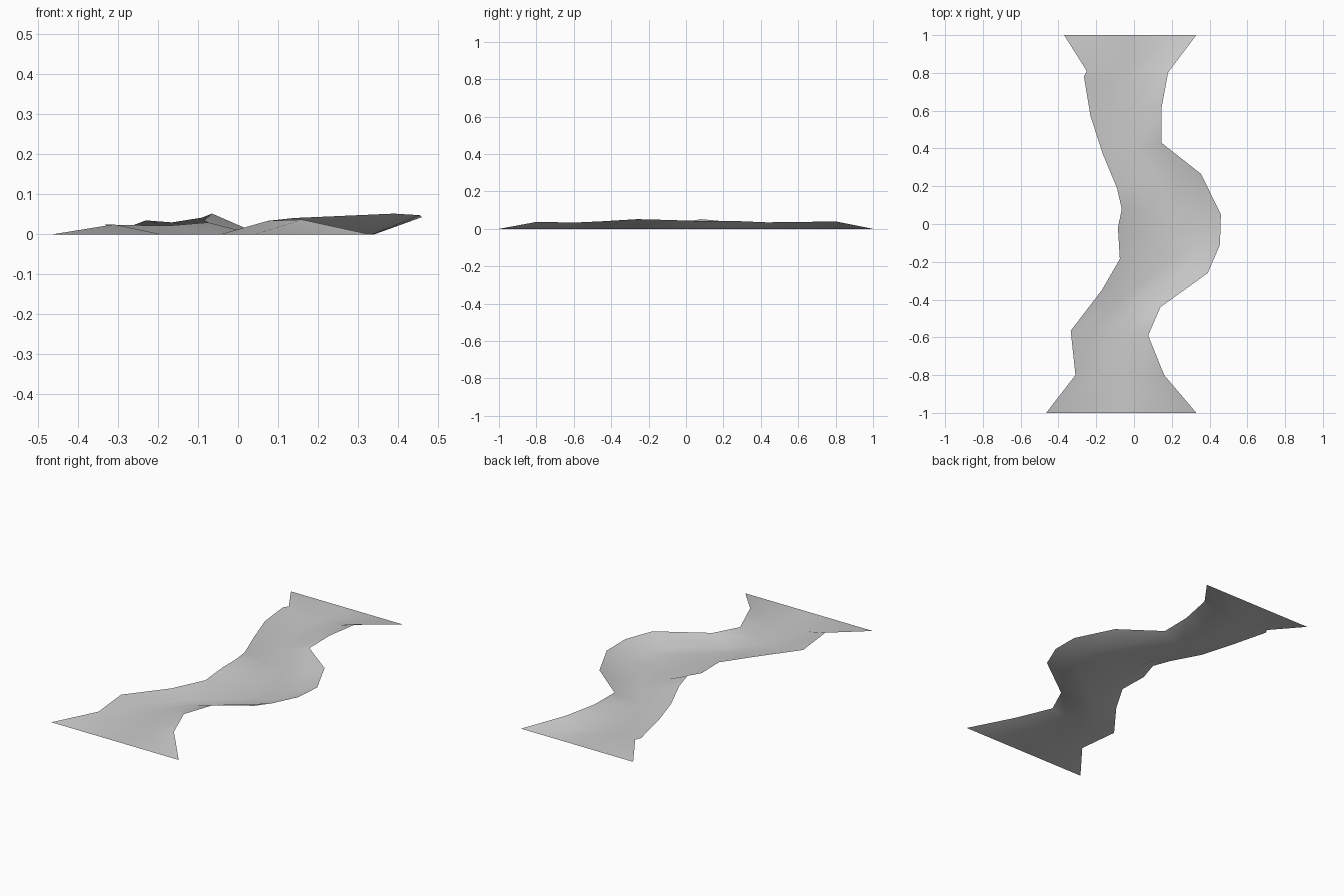
import bpy
from mathutils import Vector

cube = bpy.data.objects.get("Cube")
if cube:
    bpy.data.objects.remove(cube, do_unlink=True)

# Single pale grey colour for the whole sheet
grey = bpy.data.materials.new("pale grey")
grey.use_nodes = True
colour = (0.6, 0.6, 0.6, 1)
grey.diffuse_color = colour
grey.node_tree.nodes["Principled BSDF"].inputs["Base Color"].default_value = colour

# Raised bank rims of the winding channel, front to back
left_rim = [
    (-.465, -1, 0), (-.31, -.8, .025), (-.335, -.565, .024), (-.17, -.35, .022),
    (-.075, -.185, .03), (-.085, -.02, .035), (-.065, .08, .052), (-.09, .19, .042),
    (-.165, .37, .03), (-.23, .57, .035), (-.265, .78, .022), (-.25, .81, .02),
    (-.37, 1, 0),
]
right_rim = [
    (.33, -1, 0), (.16, -.8, .037), (.075, -.59, .034), (.14, -.44, .041),
    (.39, -.26, .052), (.455, -.11, .048), (.46, .05, .043), (.355, .265, .042),
    (.145, .43, .035), (.145, .61, .037), (.18, .8, .04), (.19, .815, .037),
    (.33, 1, 0),
]
BANK = 0.12  # width of each sloping bank


def cross_section(left, right):
    """Rim, foot of bank, mid floor, foot of bank, rim."""
    left, right = Vector(left), Vector(right)
    across = (right - left).normalized() * BANK
    feet = [left + across, (left + right) / 2, right - across]
    for foot in feet:
        foot.z = 0
    return [left, *feet, right]


def loft(name, sections, material):
    """Join neighbouring cross-sections with quads."""
    width = len(sections[0])
    verts = [point for section in sections for point in section]
    faces = []
    for row in range(len(sections) - 1):
        for col in range(width - 1):
            a = row * width + col
            faces.append((a, a + 1, a + width + 1, a + width))
    mesh = bpy.data.meshes.new(name)
    mesh.from_pydata(verts, [], faces)
    mesh.materials.append(material)
    mesh.shade_smooth()
    obj = bpy.data.objects.new(name, mesh)
    bpy.context.collection.objects.link(obj)
    return obj


# Winding channel bed with its two banks
loft("channel_bed", [cross_section(l, r) for l, r in zip(left_rim, right_rim)], grey)
